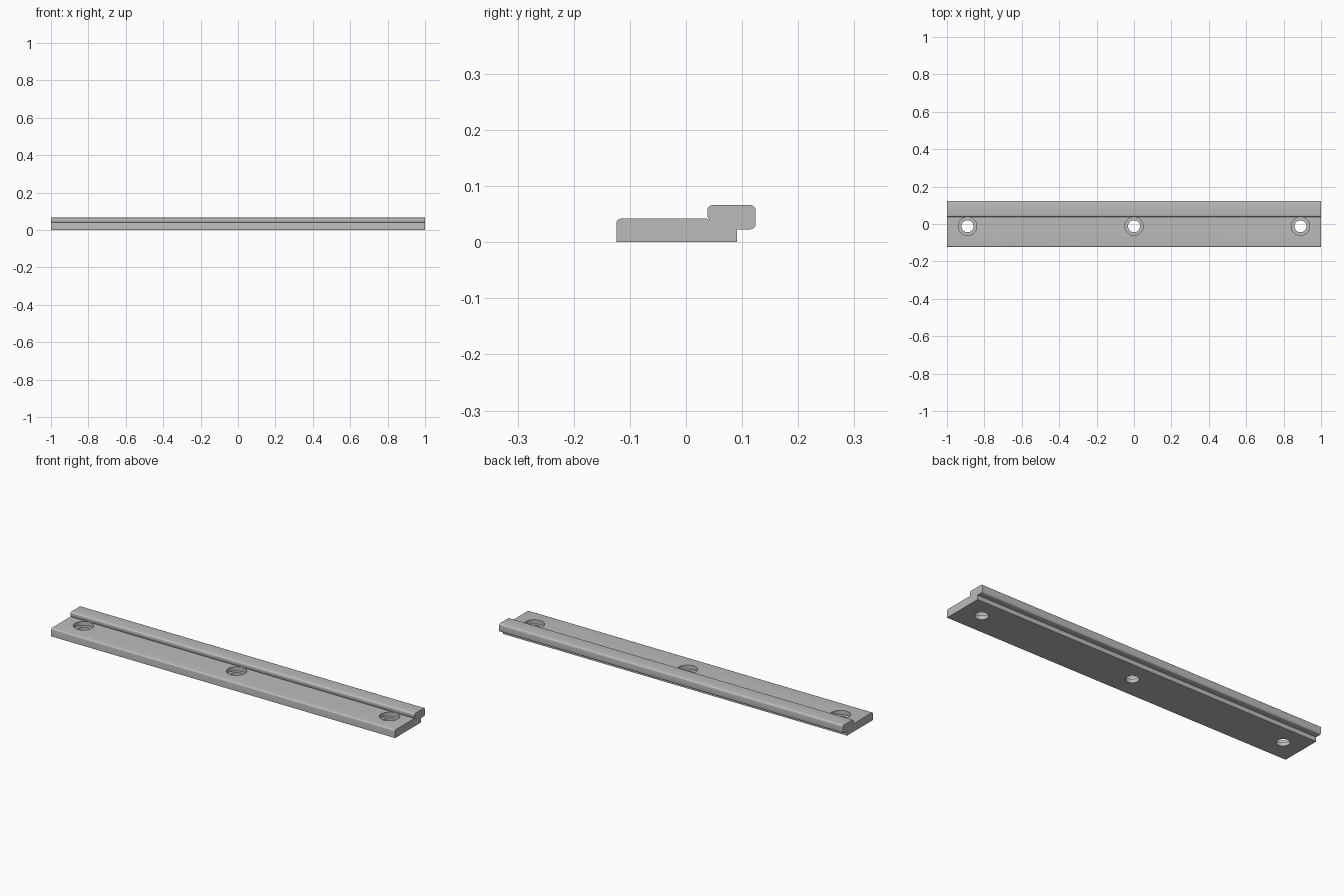
import bpy, bmesh, math
from mathutils import Vector

if "Cube" in bpy.data.objects:
    bpy.data.objects.remove(bpy.data.objects["Cube"])

LENGTH = 2.0
HOLE_Y = -0.012

grey = bpy.data.materials.new("satin grey")
grey.use_nodes = True
colour = (0.5, 0.5, 0.5, 1)
grey.diffuse_color = colour
grey.node_tree.nodes["Principled BSDF"].inputs["Base Color"].default_value = colour


def rounded(corners, steps=5):
    """Round each (y, z, radius) corner of a right-angled profile."""
    out = []
    for i, (y, z, r) in enumerate(corners):
        p = Vector((y, z))
        if not r:
            out.append(p)
            continue
        a = (Vector(corners[i - 1][:2]) - p).normalized()
        b = (Vector(corners[(i + 1) % len(corners)][:2]) - p).normalized()
        for k in range(steps + 1):
            t = k / steps * math.pi / 2
            out.append(p + a * r * (1 - math.sin(t)) + b * r * (1 - math.cos(t)))
    return out


def cylinder(name, x, radius, z0, z1):
    bpy.ops.mesh.primitive_cylinder_add(vertices=48, radius=radius, depth=z1 - z0,
                                        location=(x, HOLE_Y, (z0 + z1) / 2))
    ob = bpy.context.object
    ob.name = name
    ob.hide_render = True
    return ob


# Stepped rail section, with a small relief groove at the foot of the lip
section = rounded([
    (-0.124, 0, 0), (0.091, 0, 0), (0.091, 0.023, 0),
    (0.124, 0.023, 0.009), (0.124, 0.066, 0.009), (0.038, 0.066, 0.009),
    (0.038, 0.046, 0), (0.042, 0.039, 0), (0.037, 0.042, 0),
    (-0.124, 0.042, 0.008)])
mesh = bpy.data.meshes.new("rail")
bm = bmesh.new()
face = bm.faces.new([bm.verts.new((-LENGTH / 2, p.x, p.y)) for p in section])
ends = bmesh.ops.extrude_face_region(bm, geom=[face])["geom"]
bmesh.ops.translate(bm, vec=(LENGTH, 0, 0),
                    verts=[v for v in ends if isinstance(v, bmesh.types.BMVert)])
bmesh.ops.recalc_face_normals(bm, faces=bm.faces)
bm.to_mesh(mesh)
bm.free()
mesh.materials.append(grey)
rail = bpy.data.objects.new("rail", mesh)
bpy.context.collection.objects.link(rail)

# Three counterbored screw holes
cutters = []
for x in (-0.89, 0, 0.89):
    cutters.append(cylinder("counterbore_cutter", x, 0.049, 0.02, 0.1))
    cutters.append(cylinder("screw_hole_cutter", x, 0.032, -0.05, 0.05))
bpy.ops.object.select_all(action="DESELECT")
rail.select_set(True)
bpy.context.view_layer.objects.active = rail
for cutter in cutters:
    mod = rail.modifiers.new("hole", "BOOLEAN")
    mod.operation = "DIFFERENCE"
    mod.solver = "EXACT"
    mod.object = cutter
    bpy.ops.object.modifier_apply(modifier=mod.name)
    bpy.data.objects.remove(cutter)

bpy.ops.object.shade_smooth_by_angle(angle=math.radians(30))
